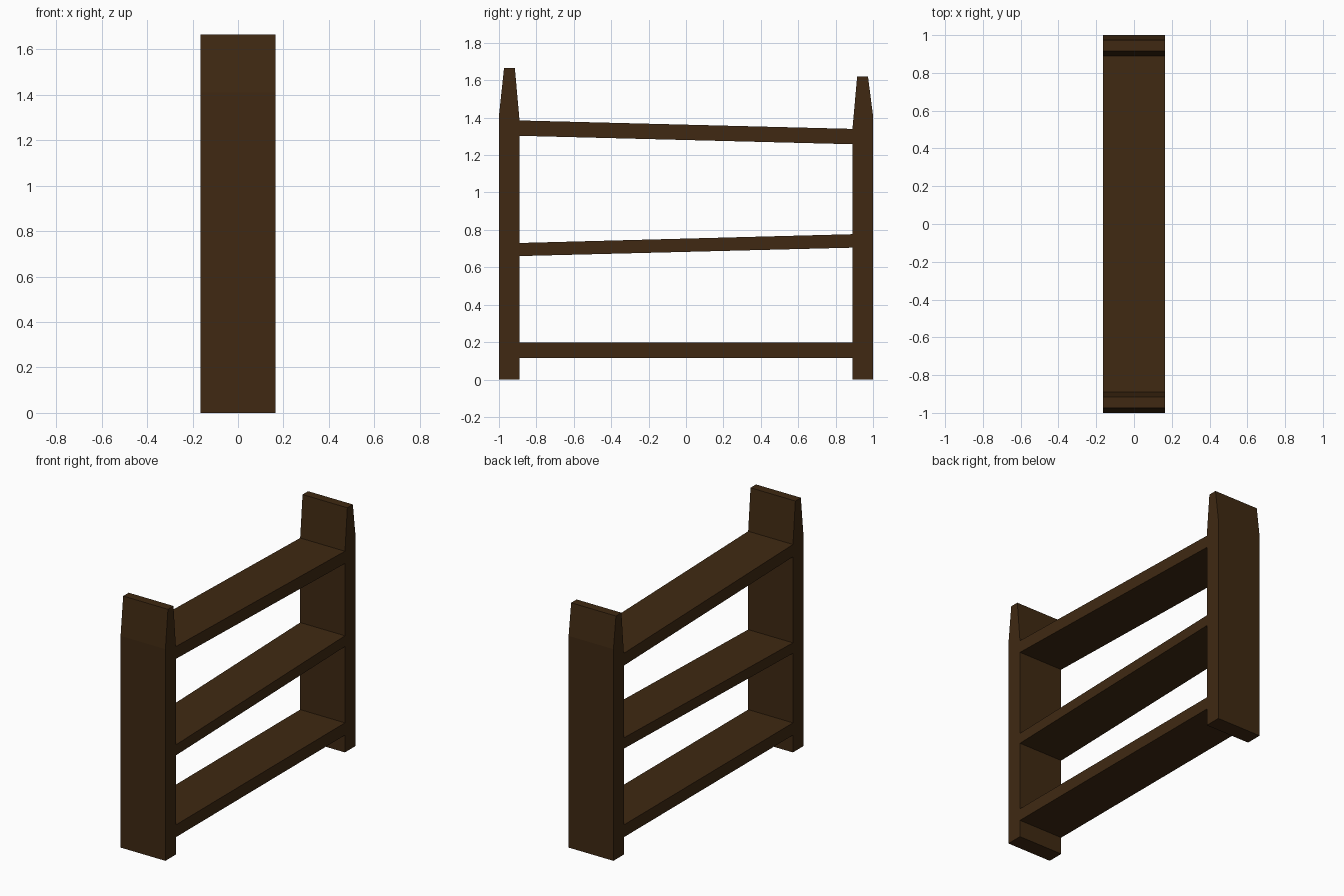
import bpy
import bmesh

if "Cube" in bpy.data.objects:
    bpy.data.objects.remove(bpy.data.objects["Cube"])

HALF_WIDTH = 0.165

wood = bpy.data.materials.new("dark_wood")
wood.diffuse_color = (0.05, 0.022, 0.006, 1)
wood.use_nodes = True
wood.node_tree.nodes["Principled BSDF"].inputs["Base Color"].default_value = wood.diffuse_color


def extrude_profile(name, profile):
    """Extrude a (y, z) outline across the full width in x."""
    bm = bmesh.new()
    face = bm.faces.new([bm.verts.new((-HALF_WIDTH, y, z)) for y, z in profile])
    moved = bmesh.ops.extrude_face_region(bm, geom=[face])["geom"]
    verts = [v for v in moved if isinstance(v, bmesh.types.BMVert)]
    bmesh.ops.translate(bm, verts=verts, vec=(2 * HALF_WIDTH, 0, 0))
    bmesh.ops.recalc_face_normals(bm, faces=bm.faces)
    mesh = bpy.data.meshes.new(name)
    bm.to_mesh(mesh)
    bm.free()
    mesh.materials.append(wood)
    obj = bpy.data.objects.new(name, mesh)
    bpy.context.collection.objects.link(obj)


# Upright posts with tapered tops: name, side, inner bend height, top height
for name, s, bend, top in (("front_post", -1, 1.385, 1.665),
                           ("back_post", 1, 1.34, 1.62)):
    extrude_profile(name, [(s, 0), (s, 1.41), (s * 0.973, top),
                           (s * 0.915, top), (s * 0.89, bend), (s * 0.89, 0)])

# Planks between the posts: name, bottom and top at front, bottom and top at back
for name, fb, ft, bb, bt in (("lower_plank", 0.115, 0.197, 0.115, 0.197),
                             ("middle_plank", 0.66, 0.73, 0.705, 0.777),
                             ("upper_plank", 1.303, 1.385, 1.258, 1.34)):
    extrude_profile(name, [(-0.89, fb), (0.89, bb), (0.89, bt), (-0.89, ft)])
